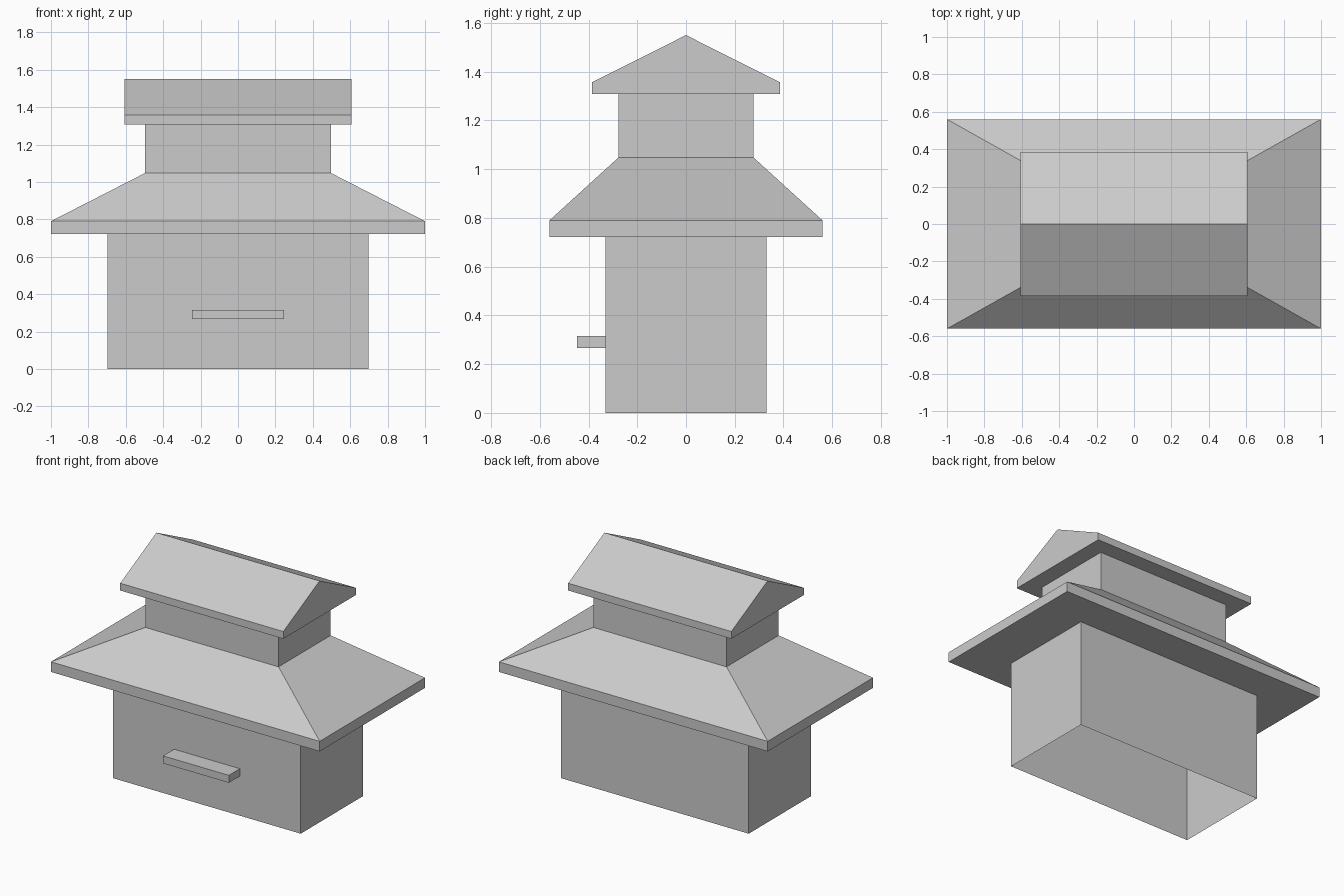
import bpy, bmesh

if "Cube" in bpy.data.objects:
    bpy.data.objects.remove(bpy.data.objects["Cube"])


def finish(name, bm):
    bmesh.ops.remove_doubles(bm, verts=bm.verts[:], dist=1e-5)
    mesh = bpy.data.meshes.new(name)
    bm.to_mesh(mesh)
    bm.free()
    obj = bpy.data.objects.new(name, mesh)
    bpy.context.collection.objects.link(obj)
    return obj


def shell(name, rings):
    """Open-ended skin through rectangles (half width, half depth, height)."""
    bm = bmesh.new()
    loops = [[bm.verts.new((sx * hx, sy * hy, z))
              for sx, sy in ((-1, -1), (1, -1), (1, 1), (-1, 1))]
             for hx, hy, z in rings]
    for a, b in zip(loops, loops[1:]):
        for i in range(4):
            j = (i + 1) % 4
            bm.faces.new((a[i], a[j], b[j], b[i]))
    return finish(name, bm)


LOWER = (0.698, 0.33)
UPPER = (0.496, 0.277)
EAVE = (1.0, 0.56)
CAP = (0.607, 0.385)

# Lower walls, open underneath
shell("lower_walls", [(*LOWER, 0), (*LOWER, 0.722)])

# Hipped skirt roof: soffit, fascia, slopes
shell("lower_roof", [(*LOWER, 0.722), (*EAVE, 0.722), (*EAVE, 0.79), (*UPPER, 1.048)])

# Upper walls
shell("upper_walls", [(*UPPER, 1.048), (*UPPER, 1.308)])

# Gabled top roof: last ring collapses into the ridge
shell("top_roof", [(*UPPER, 1.308), (*CAP, 1.308), (*CAP, 1.357), (CAP[0], 0, 1.55)])

# Small ledge on the front wall
bm = bmesh.new()
bmesh.ops.create_cube(bm, size=1)
bmesh.ops.scale(bm, vec=(0.49, 0.117, 0.05), verts=bm.verts[:])
bmesh.ops.translate(bm, vec=(0, -0.3885, 0.291), verts=bm.verts[:])
finish("front_ledge", bm)
